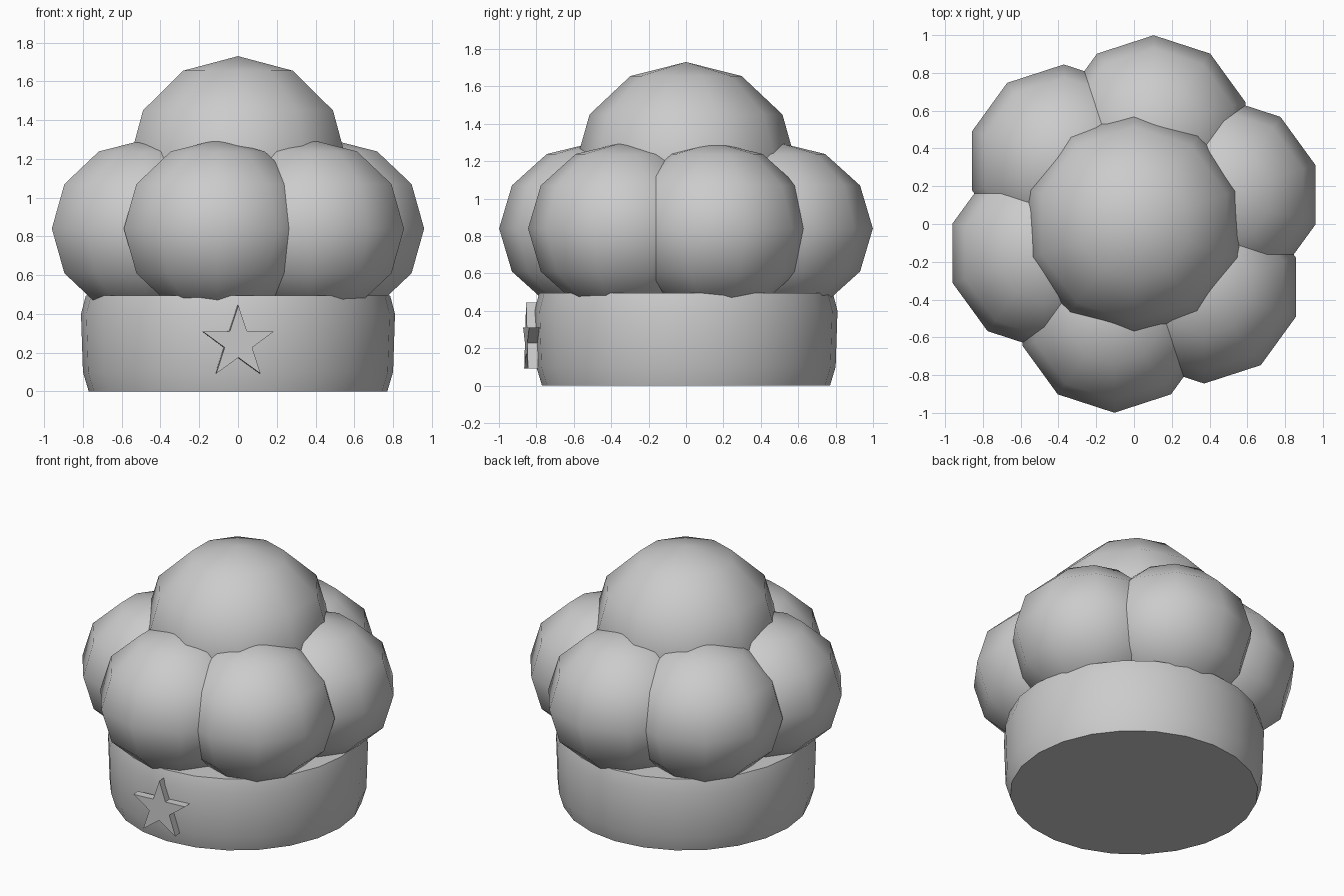
import bpy, bmesh
from math import sin, cos, pi, radians
from mathutils import Matrix

cube = bpy.data.objects.get("Cube")
if cube:
    bpy.data.objects.remove(cube, do_unlink=True)

# One plain cloth colour
cloth = bpy.data.materials.new("light_grey_cloth")
cloth.use_nodes = True
color = (0.6, 0.6, 0.6, 1)
cloth.diffuse_color = color
cloth.node_tree.nodes["Principled BSDF"].inputs["Base Color"].default_value = color


def finish(name, bm, smooth=True):
    """Turn a bmesh into a named, coloured and shaded object."""
    bmesh.ops.recalc_face_normals(bm, faces=bm.faces)
    mesh = bpy.data.meshes.new(name)
    bm.to_mesh(mesh)
    bm.free()
    mesh.materials.append(cloth)
    obj = bpy.data.objects.new(name, mesh)
    bpy.context.collection.objects.link(obj)
    if smooth:
        bpy.ops.object.select_all(action='DESELECT')
        obj.select_set(True)
        bpy.context.view_layer.objects.active = obj
        bpy.ops.object.shade_smooth_by_angle(angle=radians(42))
    return obj


def lathe(name, profile, sides):
    """Spin (radius, height) points about z, first column on +y."""
    bm = bmesh.new()
    verts = [bm.verts.new((0, r, z)) for r, z in profile]
    edges = [bm.edges.new(pair) for pair in zip(verts, verts[1:])]
    bmesh.ops.spin(bm, geom=verts + edges, cent=(0, 0, 0), axis=(0, 0, 1),
                   angle=2 * pi, steps=sides, use_merge=True)
    bmesh.ops.remove_doubles(bm, verts=bm.verts, dist=0.0005)
    bmesh.ops.holes_fill(bm, edges=[e for e in bm.edges if e.is_boundary], sides=0)
    return finish(name, bm)


def puff(name, radius, half_height, location):
    arc = [radians(a) for a in range(-90, 91, 30)]
    obj = lathe(name, [(radius * cos(a), half_height * sin(a)) for a in arc], 10)
    obj.location = location
    return obj


# Head band with softened rims and closed ends
lathe("head_band", [(0.77, 0), (0.80, 0.10), (0.81, 0.40), (0.785, 0.495)], 24)

# Ring of six puffs and the crown puff
for i in range(6):
    a = radians(18 + 60 * i)
    puff(f"side_puff_{i + 1}", 0.51, 0.46, (0.5 * cos(a), 0.5 * sin(a), 0.84))
puff("crown_puff", 0.595, 0.56, (0, 0, 1.17))

# Star badge on the front of the band
bm = bmesh.new()
points = []
for i in range(10):
    r = 0.075 if i % 2 else 0.195
    a = pi / 2 + i * pi / 5
    points.append(bm.verts.new((r * cos(a), -0.025, r * sin(a))))
face = bm.faces.new(points)
back = bmesh.ops.extrude_face_region(bm, geom=[face])
bmesh.ops.translate(bm, vec=(0, 0.055, 0),
                    verts=[v for v in back["geom"] if isinstance(v, bmesh.types.BMVert)])
bmesh.ops.transform(bm, verts=bm.verts, matrix=Matrix.Rotation(radians(5), 4, 'Z'))
star = finish("star_badge", bm, smooth=False)
star.location = (0, -0.83, 0.25)
